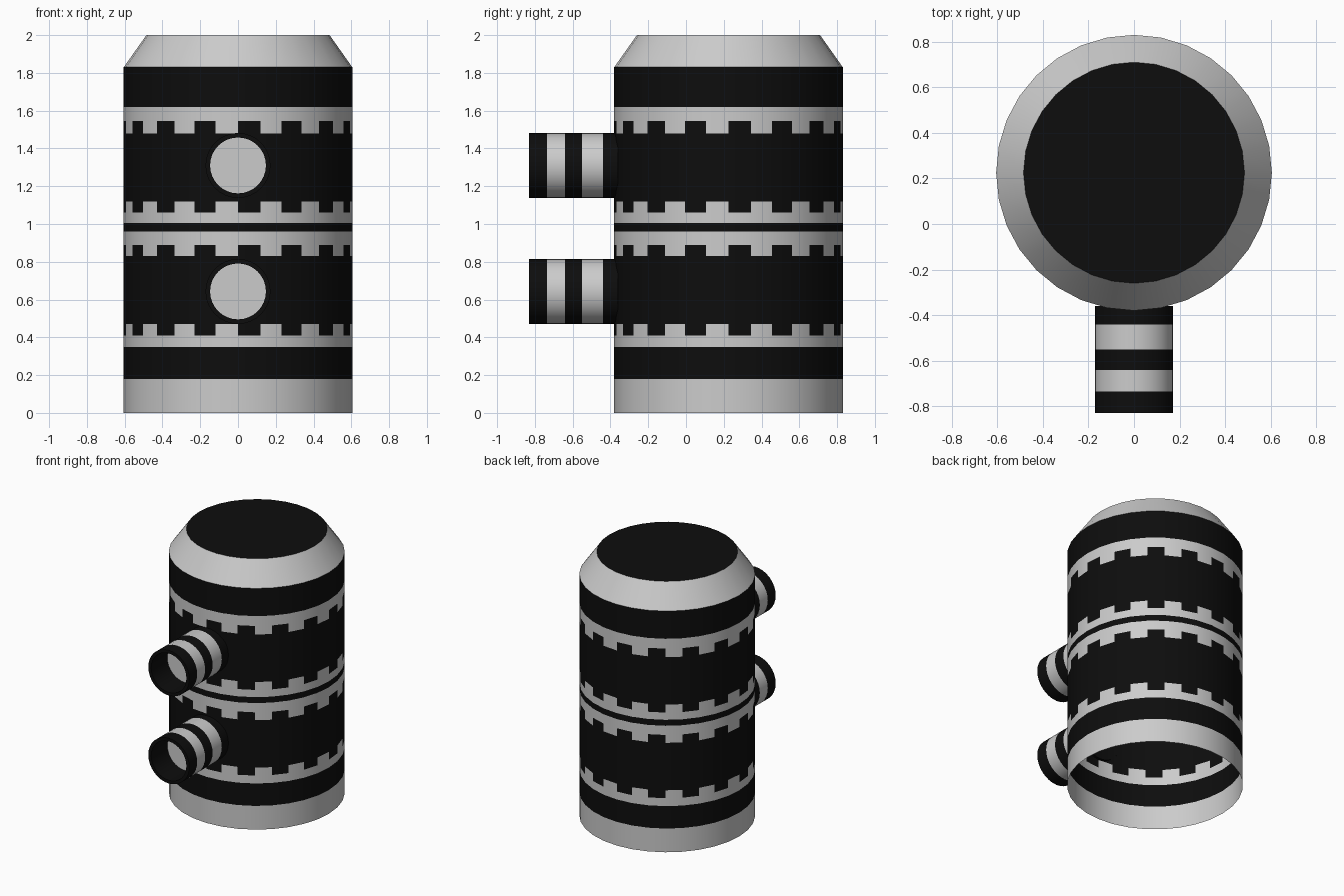
import bpy, math
from mathutils import Vector

if "Cube" in bpy.data.objects:
    bpy.data.objects.remove(bpy.data.objects["Cube"])

SEG = 32


def material(name, value):
    m = bpy.data.materials.new(name)
    m.diffuse_color = (value, value, value, 1)
    m.use_nodes = True
    m.node_tree.nodes["Principled BSDF"].inputs["Base Color"].default_value = m.diffuse_color
    return m


GREY = material("light_grey", 0.8)
BLACK = material("black", 0.004)


def lathe(name, profile, colours, place, cap=None):
    """Spin (radius, height) points; colours: 0 grey, 1 black, 2 alternating teeth."""
    verts, faces, mats = [], [], []
    for r, h in profile:
        for i in range(SEG):
            a = 2 * math.pi * i / SEG - math.pi / 2
            verts.append(Vector((r * math.cos(a), r * math.sin(a), h)))
    for k, c in enumerate(colours):
        for i in range(SEG):
            j = (i + 1) % SEG
            faces.append((k * SEG + i, k * SEG + j, (k + 1) * SEG + j, (k + 1) * SEG + i))
            mats.append((i + 1) % 2 if c == 2 else c)
    if cap is not None:
        faces.append(tuple((len(profile) - 1) * SEG + i for i in range(SEG)))
        mats.append(cap)
    me = bpy.data.meshes.new(name)
    me.from_pydata([place(v) for v in verts], [], faces)
    me.materials.append(GREY)
    me.materials.append(BLACK)
    me.polygons.foreach_set("material_index", mats)
    me.update()
    ob = bpy.data.objects.new(name, me)
    bpy.context.collection.objects.link(ob)
    bpy.ops.object.select_all(action='DESELECT')
    bpy.context.view_layer.objects.active = ob
    ob.select_set(True)
    bpy.ops.object.shade_smooth_by_angle(angle=math.radians(30))
    return ob


# Tank: open-bottomed banded shell with toothed edges and a bevelled top
R = 0.605
heights = [0, 0.18, 0.35, 0.41, 0.47, 0.83, 0.89, 0.96, 1.005,
           1.06, 1.12, 1.48, 1.545, 1.62, 1.83]
bands = [0, 1, 0, 2, 1, 2, 0, 1, 0, 2, 1, 2, 0, 1, 0]
lathe("tank_body", [(R, z) for z in heights] + [(0.485, 2.0)], bands,
      lambda v: v + Vector((0, 0.225, 0)), cap=1)

# Two striped pipes on the front, each with a rim, a bore and a grey end wall
pipe = [(0.172, 0.36), (0.172, 0.44), (0.172, 0.55), (0.172, 0.64), (0.172, 0.735),
        (0.172, 0.83), (0.148, 0.83), (0.148, 0.635)]
for name, z in (("upper_pipe", 1.31), ("lower_pipe", 0.643)):
    lathe(name, pipe, [1, 0, 1, 0, 1, 1, 1],
          lambda v, z=z: Vector((v.x, -v.z, v.y + z)), cap=0)
